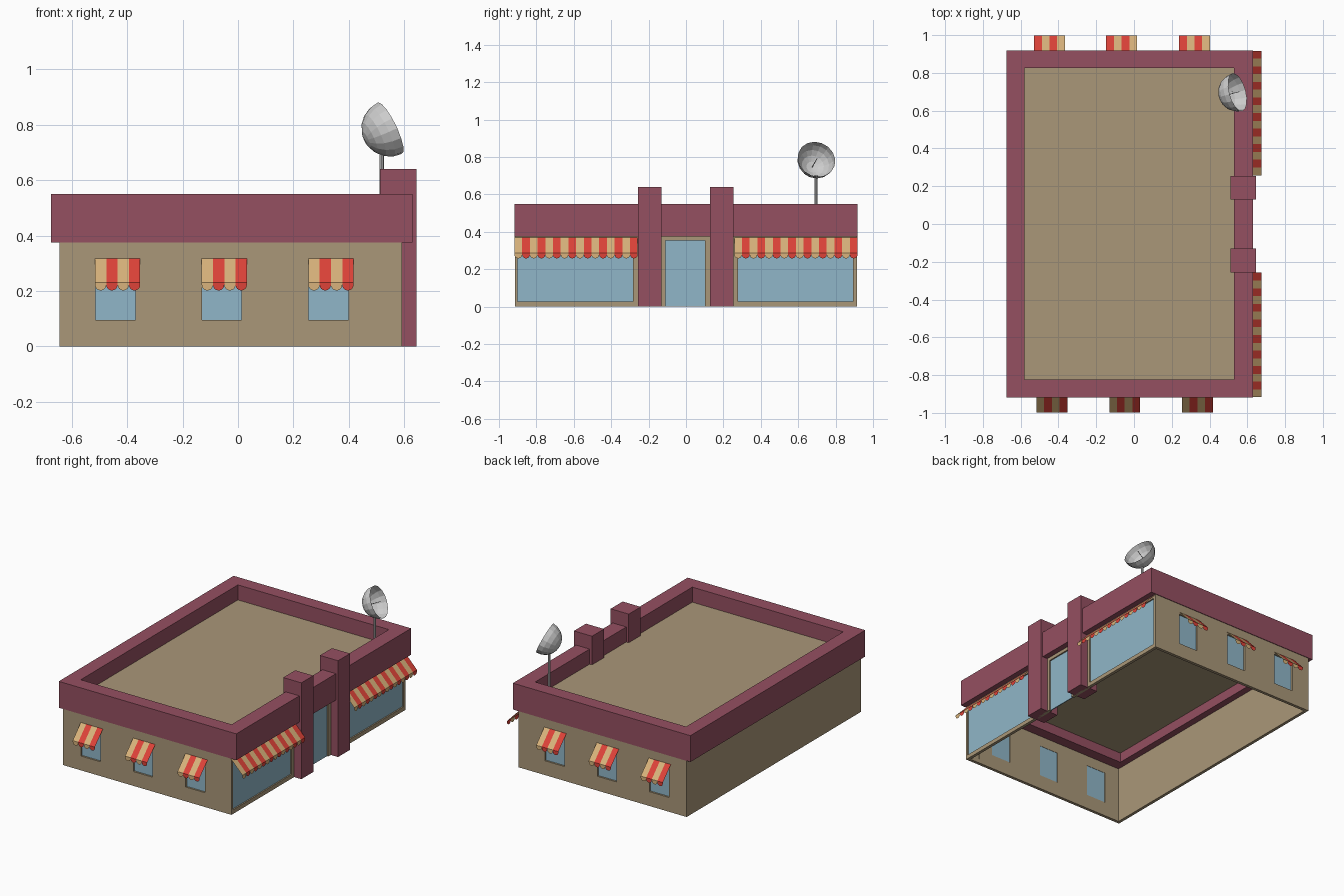
import bpy, bmesh, math
from mathutils import Matrix, Vector

if "Cube" in bpy.data.objects:
    bpy.data.objects.remove(bpy.data.objects["Cube"])


def material(name, rgb):
    m = bpy.data.materials.new(name)
    m.diffuse_color = (*rgb, 1)
    m.use_nodes = True
    m.node_tree.nodes["Principled BSDF"].inputs["Base Color"].default_value = m.diffuse_color
    return m


TAN = material("tan_wall", (0.40, 0.31, 0.19))
PLUM = material("plum_trim", (0.30, 0.08, 0.12))
GLASS = material("glass", (0.28, 0.47, 0.58))
RED = material("awning_red", (0.73, 0.055, 0.04))
CREAM = material("awning_cream", (0.69, 0.45, 0.20))


def finish(name, bm, *mats):
    mesh = bpy.data.meshes.new(name)
    bm.to_mesh(mesh)
    bm.free()
    for m in mats:
        if m:
            mesh.materials.append(m)
    ob = bpy.data.objects.new(name, mesh)
    bpy.context.collection.objects.link(ob)
    return ob


def boxes(name, spans, mat=None):
    """One object made of boxes given as (x0, x1, y0, y1, z0, z1)."""
    bm = bmesh.new()
    for x0, x1, y0, y1, z0, z1 in spans:
        mtx = (Matrix.Translation(((x0 + x1) / 2, (y0 + y1) / 2, (z0 + z1) / 2))
               @ Matrix.Diagonal((x1 - x0, y1 - y0, z1 - z0, 1)))
        bmesh.ops.create_cube(bm, size=1, matrix=mtx)
    return finish(name, bm, mat)


def cut(ob, spans):
    """Subtract boxes from an object and remove the cutter."""
    cutter = boxes("cutter", spans)
    cutter.hide_render = True
    mod = ob.modifiers.new("cut", 'BOOLEAN')
    mod.operation, mod.solver, mod.object = 'DIFFERENCE', 'EXACT', cutter
    bpy.context.view_layer.update()
    dg = bpy.context.evaluated_depsgraph_get()
    mesh = bpy.data.meshes.new_from_object(ob.evaluated_get(dg))
    ob.modifiers.clear()
    ob.data = mesh
    bpy.data.objects.remove(cutter)


# Key positions
WX0, WX1, WY = -0.645, 0.592, 0.914
WIN = [(-0.515, -0.37), (-0.13, 0.012), (0.255, 0.398)]
SHOP = [(-0.9, -0.283), (0.277, 0.894)]
DOOR = (-0.11, 0.102)
T = 0.02

# Hollow wall shell, open underneath, with window and door openings
walls = boxes("walls", [(WX0, WX1, -WY, WY, 0, 0.385)], TAN)
cut(walls, [(WX0 + T, WX1 - T, -WY + T, WY - T, -0.1, 0.5)])
cut(walls, [(a, b, -1.1, 1.1, 0.095, 0.305) for a, b in WIN]
    + [(0.5, 0.7, a, b, 0.027, 0.355) for a, b in SHOP]
    + [(0.5, 0.7, *DOOR, -0.1, 0.353)])

# Glass set back inside the openings
for side, label in ((-1, "front"), (1, "back")):
    y = side * (WY - 0.015)
    boxes(label + "_window_glass",
          [(a, b, y - 0.003, y + 0.003, 0.095, 0.305) for a, b in WIN], GLASS)
gx = WX1 - 0.012
boxes("shop_window_glass", [(gx - 0.003, gx + 0.003, a, b, 0.027, 0.355) for a, b in SHOP], GLASS)
boxes("door_glass", [(gx - 0.003, gx + 0.003, *DOOR, 0, 0.353)], GLASS)

# Parapet ring, sunken roof and entrance pillars
parapet = boxes("parapet", [(-0.675, 0.63, -0.918, 0.918, 0.375, 0.55)], PLUM)
cut(parapet, [(-0.58, 0.53, -0.823, 0.827, 0.2, 0.7)])
boxes("roof", [(-0.59, 0.54, -0.83, 0.835, 0.44, 0.45)], TAN)
boxes("entrance_pillars", [(0.512, 0.645, a, a + 0.126, 0, 0.64) for a in (-0.256, 0.129)], PLUM)


def awning(name, width, stripes, top, loc, angle):
    """Striped sheet sloping towards local -y with a scalloped valance."""
    bm = bmesh.new()
    w, out, drop = width / stripes, 0.085, 0.088
    lip = top - drop
    for i in range(stripes):
        a, b = i * w, (i + 1) * w
        arc = [(a + w / 2 - w / 2 * math.cos(math.pi * k / 8), -out,
                lip - 0.008 - 0.02 * math.sin(math.pi * k / 8)) for k in range(9)]
        slope = [(a, -out, lip), (b, -out, lip), (b, 0, top), (a, 0, top)]
        for pts in (slope, arc + [(b, -out, lip), (a, -out, lip)]):
            f = bm.faces.new([bm.verts.new(p) for p in pts])
            f.material_index = i % 2
    bmesh.ops.remove_doubles(bm, verts=bm.verts, dist=1e-5)
    ob = finish(name, bm, CREAM, RED)
    ob.location = loc
    ob.rotation_euler.z = angle


# Window awnings front and back, long awnings over the shop windows
for i, (a, b) in enumerate(WIN):
    awning(f"front_awning_{i + 1}", 0.163, 4, 0.318, (a - 0.001, -WY, 0), 0)
    awning(f"back_awning_{i + 1}", 0.163, 4, 0.318, (b + 0.004, WY, 0), math.pi)
for i, y in enumerate((-0.917, 0.258)):
    awning(f"shop_awning_{i + 1}", 0.659, 16, 0.374, (WX1 - 0.003, y, 0), math.pi / 2)


def rod(name, p, q, r, sides):
    p, q = Vector(p), Vector(q)
    bm = bmesh.new()
    rot = (q - p).to_track_quat('Z', 'Y').to_matrix().to_4x4()
    bmesh.ops.create_cone(bm, cap_ends=True, segments=sides, radius1=r, radius2=r,
                          depth=(q - p).length, matrix=Matrix.Translation((p + q) / 2) @ rot)
    return finish(name, bm)


# Satellite dish: half sphere facing right, slightly back and up
centre = Vector((0.548, 0.698, 0.788))
yaw, tilt = math.radians(15), math.radians(25)
axis = Vector((math.cos(tilt) * math.cos(yaw), math.cos(tilt) * math.sin(yaw), math.sin(tilt)))
bm = bmesh.new()
bmesh.ops.create_uvsphere(bm, u_segments=16, v_segments=10, radius=0.103)
bmesh.ops.delete(bm, geom=[v for v in bm.verts if v.co.z > 0.001], context='VERTS')
bm.transform(Matrix.Translation(centre) @ axis.to_track_quat('Z', 'Y').to_matrix().to_4x4())
finish("dish_bowl", bm)
rod("dish_feed", centre - axis * 0.102, centre + axis * 0.01, 0.002, 6)
rod("dish_pole", (0.518, 0.695, 0.445), (0.518, 0.695, 0.70), 0.008, 8)
